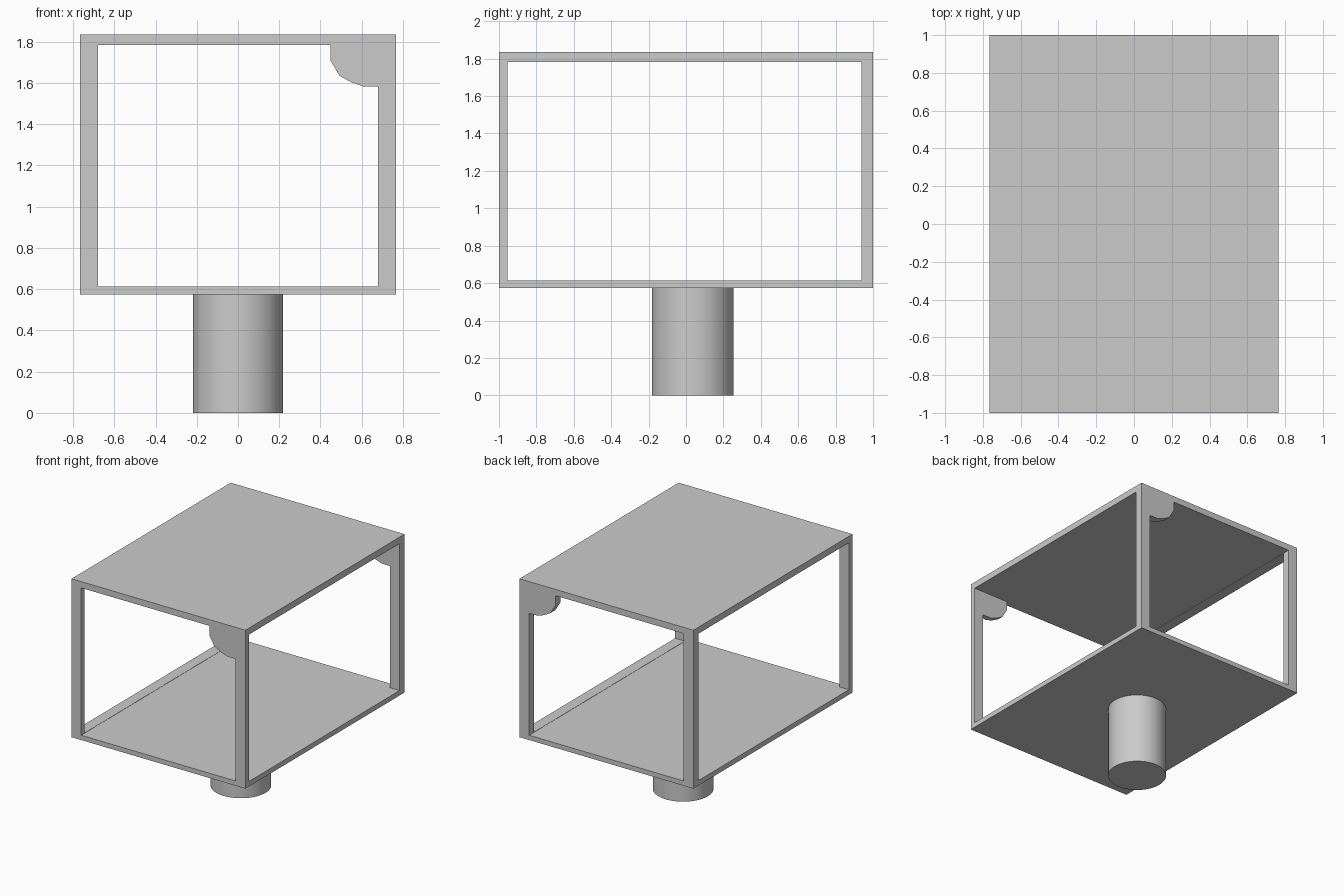
import bpy, bmesh
from mathutils import Vector

if "Cube" in bpy.data.objects:
    bpy.data.objects.remove(bpy.data.objects["Cube"])


def prism(name, outline, direction):
    """Extrude a closed outline along a direction into a solid object."""
    bm = bmesh.new()
    face = bm.faces.new([bm.verts.new(p) for p in outline])
    ext = bmesh.ops.extrude_face_region(bm, geom=[face])
    moved = [g for g in ext["geom"] if isinstance(g, bmesh.types.BMVert)]
    bmesh.ops.translate(bm, verts=moved, vec=Vector(direction))
    bmesh.ops.recalc_face_normals(bm, faces=bm.faces)
    mesh = bpy.data.meshes.new(name)
    bm.to_mesh(mesh)
    bm.free()
    obj = bpy.data.objects.new(name, mesh)
    bpy.context.collection.objects.link(obj)
    return obj


def cut(target, cutter):
    """Subtract the cutter from the target, then discard it."""
    mod = target.modifiers.new("cut", "BOOLEAN")
    mod.operation = "DIFFERENCE"
    mod.solver = "EXACT"
    mod.object = cutter
    bpy.context.view_layer.objects.active = target
    bpy.ops.object.modifier_apply(modifier=mod.name)
    bpy.data.objects.remove(cutter)


def rect(a0, a1, b0, b1):
    return [(a0, b0), (a1, b0), (a1, b1), (a0, b1)]


# Box body, open on all four sides
BOTTOM, TOP = 0.575, 1.835
body = prism("box_body", [(x, -1, z) for x, z in rect(-0.765, 0.765, BOTTOM, TOP)],
             (0, 2, 0))

# Front-to-back opening, leaving a rounded bracket in the upper right corner
opening = [(-0.68, 0.613), (0.68, 0.613), (0.68, 1.583), (0.608, 1.583),
           (0.55, 1.603), (0.492, 1.635), (0.448, 1.71), (0.448, 1.785),
           (-0.68, 1.785)]
cut(body, prism("front_cutter", [(x, -1.2, z) for x, z in opening], (0, 2.4, 0)))

# Side-to-side opening
cut(body, prism("side_cutter",
                [(-1, y, z) for y, z in rect(-0.955, 0.938, 0.615, 1.783)],
                (2, 0, 0)))

# Round post under the box
bpy.ops.mesh.primitive_cylinder_add(vertices=64, radius=0.218, depth=BOTTOM,
                                    location=(0, 0.036, BOTTOM / 2))
post = bpy.context.object
post.name = "support_post"
bpy.ops.object.shade_smooth_by_angle()
